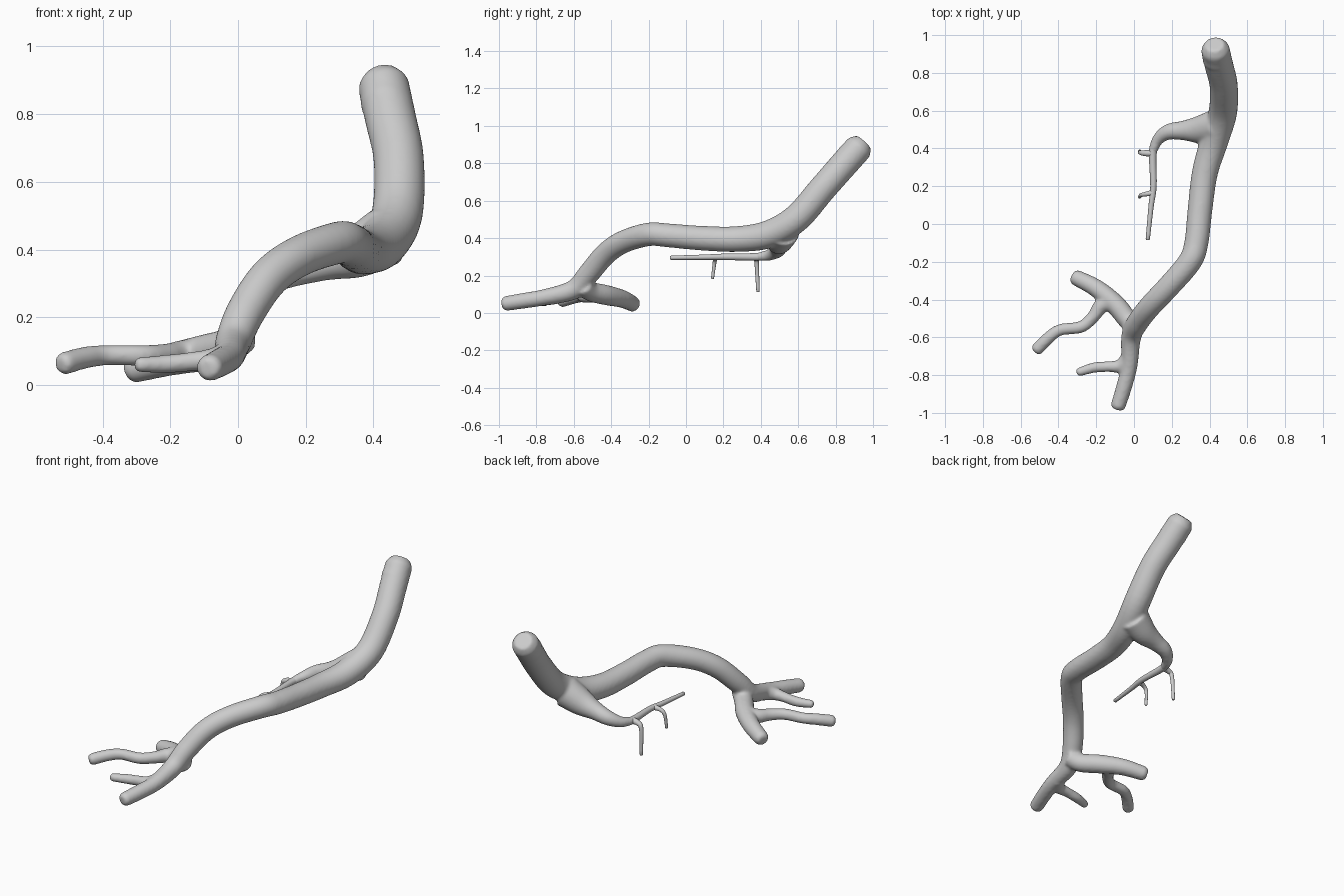
import bpy, bmesh, math
from mathutils import Vector

if "Cube" in bpy.data.objects:
    bpy.data.objects.remove(bpy.data.objects["Cube"])

SIDES, STEPS = 20, 6


def spline(pts):
    """Catmull-Rom through (x, y, z, radius) points."""
    p = [Vector(q) for q in pts]
    p = [2 * p[0] - p[1]] + p + [2 * p[-1] - p[-2]]
    out = []
    for i in range(1, len(p) - 2):
        a, b, c, d = p[i - 1:i + 3]
        for s in range(STEPS):
            t = s / STEPS
            out.append(0.5 * (2 * b + (c - a) * t + (2 * a - 5 * b + 4 * c - d) * t * t
                              + (3 * b - a - 3 * c + d) * t ** 3))
    out.append(p[-2])
    return out


def tube(bm, pts):
    """Closed tapered tube with a bevelled tip."""
    path = spline(pts)
    end, prev = path[-1], path[-2]
    fwd = (end.to_3d() - prev.to_3d()).normalized()
    tip = end.to_3d() + fwd * end[3] * 0.45
    path.append(Vector((*tip, end[3] * 0.7)))
    pos = [q.to_3d() for q in path]
    rings, tangent, side = [], None, None
    for i, q in enumerate(path):
        new = (pos[min(i + 1, len(pos) - 1)] - pos[max(i - 1, 0)]).normalized()
        if side is None:
            side = new.orthogonal().normalized()
        else:
            side = tangent.rotation_difference(new) @ side
        tangent = new
        up = tangent.cross(side)
        rings.append([bm.verts.new(pos[i] + q[3] * (side * math.cos(a) + up * math.sin(a)))
                      for a in (2 * math.pi * k / SIDES for k in range(SIDES))])
    for r0, r1 in zip(rings, rings[1:]):
        for k in range(SIDES):
            n = (k + 1) % SIDES
            bm.faces.new((r0[k], r0[n], r1[n], r1[k]))
    bm.faces.new(rings[0][::-1])
    bm.faces.new(rings[-1])


def build(name, tubes):
    bm = bmesh.new()
    for t in tubes:
        tube(bm, t)
    bmesh.ops.recalc_face_normals(bm, faces=bm.faces)
    mesh = bpy.data.meshes.new(name)
    bm.to_mesh(mesh)
    bm.free()
    ob = bpy.data.objects.new(name, mesh)
    bpy.context.collection.objects.link(ob)
    bpy.context.view_layer.objects.active = ob
    ob.select_set(True)
    bpy.ops.object.shade_smooth_by_angle(angle=math.radians(50))
    ob.select_set(False)
    return ob


# Main limb, from the raised top end down to the front tip
limb = [(.43, .925, .885, .076), (.45, .84, .79, .076), (.475, .73, .665, .075),
        (.47, .59, .505, .076), (.425, .44, .42, .075), (.375, .27, .395, .069),
        (.35, .08, .40, .066), (.33, -.10, .415, .064), (.295, -.20, .42, .063),
        (.18, -.335, .38, .061), (.09, -.43, .315, .06), (.02, -.52, .21, .058),
        (-.015, -.60, .125, .053), (-.025, -.75, .085, .044), (-.055, -.87, .065, .042),
        (-.085, -.965, .05, .04)]
# The first limb point needs its own rounded end
cap = [(.44, .87, .825, .077), (.43, .93, .89, .073)]
front_fork = [(-.02, -.70, .09, .045), (-.07, -.75, .075, .036), (-.13, -.755, .07, .029),
              (-.21, -.76, .062, .028), (-.295, -.785, .06, .023)]
back_fork = [(.02, -.55, .15, .052), (-.03, -.51, .115, .053), (-.10, -.425, .095, .054),
             (-.20, -.34, .075, .048), (-.31, -.282, .047, .042)]
outer_fork = [(-.10, -.40, .095, .05), (-.17, -.43, .09, .042), (-.215, -.49, .088, .034),
              (-.28, -.545, .087, .032), (-.39, -.56, .088, .031), (-.455, -.605, .08, .033),
              (-.515, -.665, .063, .034)]
side_branch = [(.44, .52, .44, .09), (.35, .50, .39, .075), (.26, .495, .36, .052),
               (.18, .487, .335, .042), (.125, .445, .31, .031), (.10, .385, .30, .023)]

body = build("branch", [limb, cap, front_fork, back_fork, outer_fork, side_branch])
# Fuse the overlapping tubes and soften the forks
remesh = body.modifiers.new("fuse", 'REMESH')
remesh.mode = 'VOXEL'
remesh.voxel_size = 0.008
remesh.use_smooth_shade = True
smooth = body.modifiers.new("soften", 'SMOOTH')
smooth.factor = 0.5
smooth.iterations = 12

# Thin twigs hanging from the side branch
build("twigs", [
    [(.125, .445, .31, .028), (.10, .38, .30, .021), (.103, .20, .30, .017),
     (.09, .09, .298, .014), (.073, -.08, .295, .011)],
    [(.10, .375, .30, .019), (.06, .375, .295, .016), (.035, .378, .265, .012),
     (.03, .385, .115, .009)],
    [(.10, .165, .30, .016), (.06, .158, .292, .012), (.036, .152, .265, .010),
     (.03, .142, .185, .008)],
])
